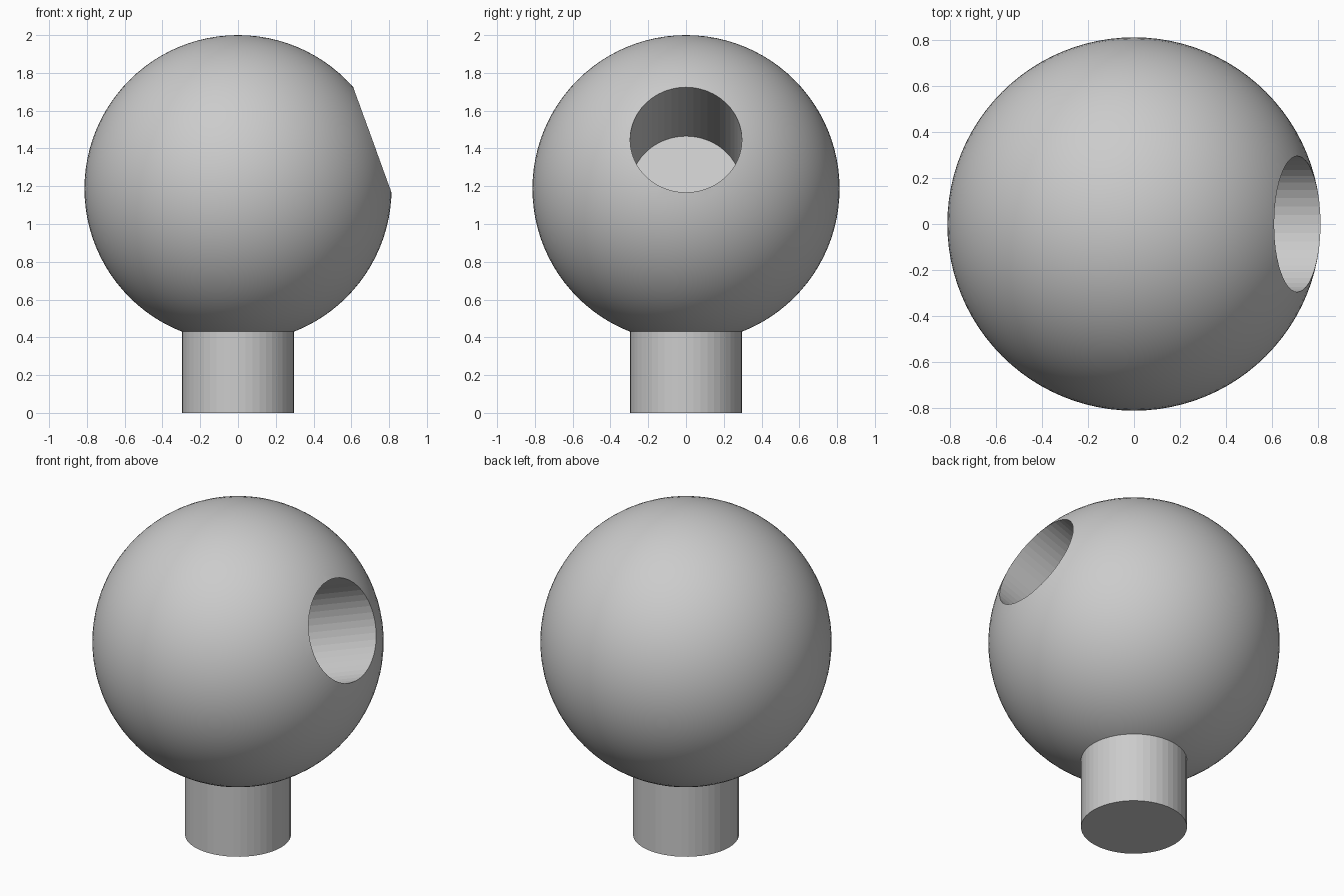
import bpy
from math import radians, sqrt
from mathutils import Matrix, Vector

default = bpy.data.objects.get("Cube")
if default:
    bpy.data.objects.remove(default, do_unlink=True)

BALL_R = 0.813
PIN_R = 0.296
CENTRE = Vector((0, 0, 2 - BALL_R))
TILT = radians(70)  # bore axis leans from vertical towards +x
SEAT = sqrt(BALL_R ** 2 - PIN_R ** 2)  # distance from centre to pin-sized rim

grey = bpy.data.materials.new("plain grey")
grey.use_nodes = True
colour = (0.6, 0.6, 0.6, 1)
grey.diffuse_color = colour
grey.node_tree.nodes["Principled BSDF"].inputs["Base Color"].default_value = colour


def cylinder(name, length, location, tilt=0):
    bpy.ops.mesh.primitive_cylinder_add(vertices=48, radius=PIN_R, depth=length,
                                        location=location, rotation=(0, tilt, 0))
    obj = bpy.context.object
    obj.name = name
    obj.data.materials.append(grey)
    return obj


# Stem, reaching just inside the ball
stem_top = CENTRE.z - SEAT + 0.01
stem = cylinder("stem", stem_top, (0, 0, stem_top / 2))
bpy.ops.object.shade_smooth_by_angle(angle=radians(5))

# Bore cutter, its flat floor passing through the ball centre
axis = Matrix.Rotation(TILT, 3, 'Y') @ Vector((0, 0, 1))
cutter = cylinder("bore_cutter", 1, CENTRE + axis * 0.5, TILT)
cutter.hide_render = True

# Ball with the blind angled socket
bpy.ops.mesh.primitive_uv_sphere_add(segments=96, ring_count=48,
                                     radius=BALL_R, location=CENTRE)
ball = bpy.context.object
ball.name = "ball"
ball.data.materials.append(grey)
bore = ball.modifiers.new("socket", 'BOOLEAN')
bore.operation = 'DIFFERENCE'
bore.solver = 'EXACT'
bore.object = cutter
bpy.ops.object.modifier_apply(modifier=bore.name)
bpy.data.objects.remove(cutter, do_unlink=True)
bpy.ops.object.shade_smooth_by_angle(angle=radians(5))
